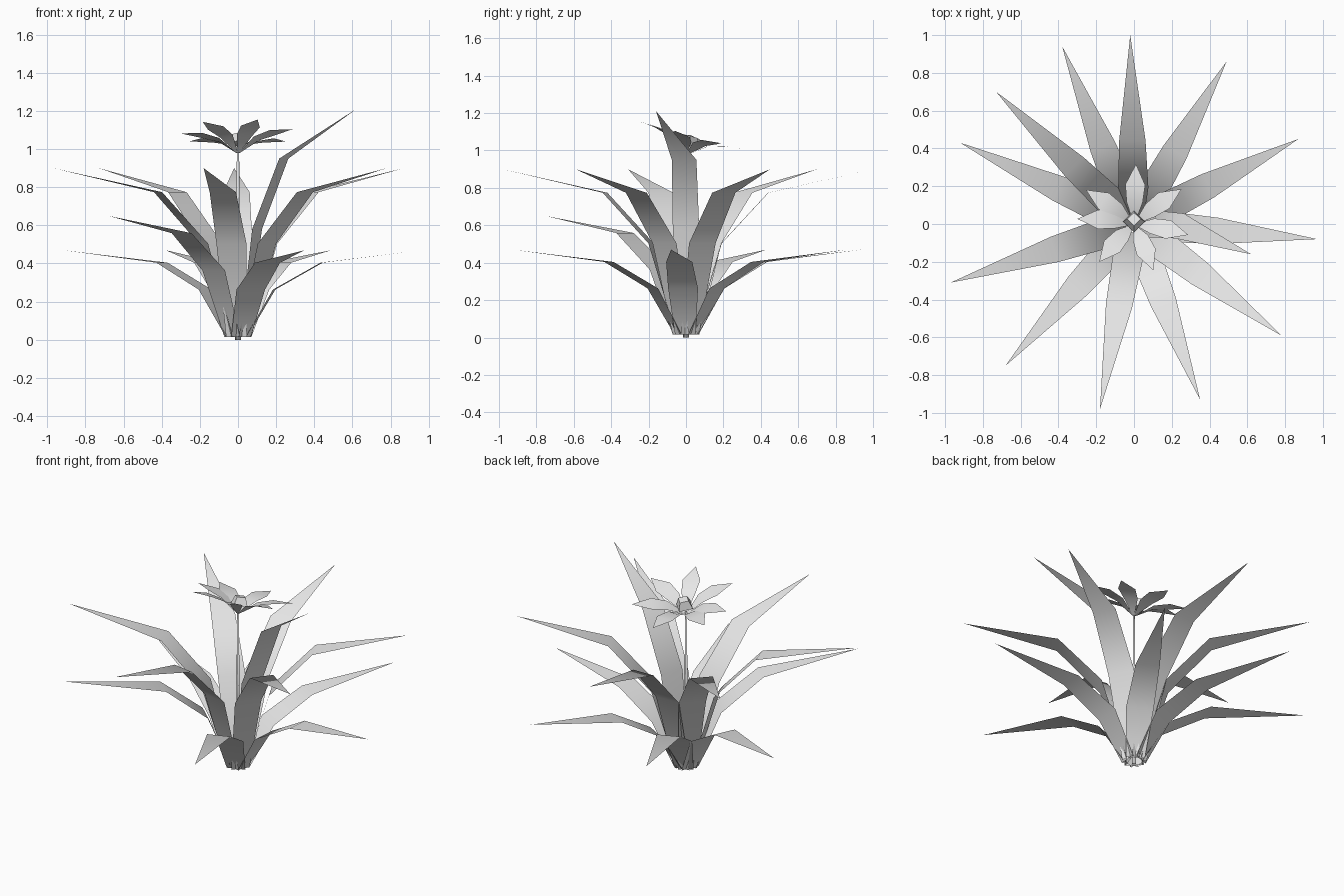
import bpy, bmesh
from math import cos, sin, atan2, hypot, radians
from mathutils import Vector, Matrix

cube = bpy.data.objects.get("Cube")
if cube:
    bpy.data.objects.remove(cube)

grey = bpy.data.materials.new("plain_grey")
grey.use_nodes = True
grey.diffuse_color = (0.8, 0.8, 0.8, 1)
grey.node_tree.nodes["Principled BSDF"].inputs["Base Color"].default_value = (0.8, 0.8, 0.8, 1)


def finish(name, bm, smooth):
    mesh = bpy.data.meshes.new(name)
    bm.to_mesh(mesh)
    bm.free()
    mesh.materials.append(grey)
    for p in mesh.polygons:
        p.use_smooth = smooth
    obj = bpy.data.objects.new(name, mesh)
    bpy.context.collection.objects.link(obj)


def blade(bm, centres, widths, angle):
    """Flat strip along the centres, ending in a single point."""
    side = Vector((-sin(angle), cos(angle), 0))
    rows = [[bm.verts.new(c - side * w / 2), bm.verts.new(c + side * w / 2)]
            for c, w in zip(centres, widths)]
    for a, b in zip(rows, rows[1:]):
        bm.faces.new((a[0], b[0], b[1], a[1]))
    tip = bm.verts.new(centres[-1])
    bm.faces.new((rows[-1][0], tip, rows[-1][1]))


# Arching leaves: tip x, tip y, tip height
leaves = [(-0.02, 1.0, 0.9), (0.49, 0.86, 0.47), (0.87, 0.45, 0.9),
          (0.97, -0.08, 0.47), (0.78, -0.59, 0.9), (0.35, -0.93, 0.47),
          (-0.18, -0.98, 0.9), (-0.68, -0.75, 0.65), (-0.97, -0.31, 0.9),
          (-0.92, 0.43, 0.47), (-0.73, 0.70, 0.9), (-0.38, 0.94, 0.47)]
for i, (x, y, z) in enumerate(leaves):
    a, r = atan2(y, x), hypot(x, y)
    steps = [(0.045, 0.015), (0.19, 0.56 * z), (0.44, 0.86 * z), (r, z)]
    bm = bmesh.new()
    blade(bm, [Vector((cos(a) * d, sin(a) * d, h)) for d, h in steps],
          (0.11, 0.16, 0.14), a)
    finish(f"leaf_{i + 1}", bm, True)

# Tall upright leaf
bm = bmesh.new()
blade(bm, [Vector(p) for p in ((0.03, 0, 0.015), (0.1, 0, 0.58), (0.24, -0.01, 0.95),
                               (0.62, -0.16, 1.21))], (0.11, 0.15, 0.14), radians(-20))
finish("tall_leaf", bm, True)

# Flower stem
bm = bmesh.new()
bmesh.ops.create_cone(bm, cap_ends=True, segments=4, radius1=0.016, radius2=0.006,
                      depth=0.99, matrix=Matrix.Translation((0, 0, 0.495)))
finish("stem", bm, True)

# Tilted flower: petals around a faceted centre
tilt = Matrix.Translation((0, 0, 0.98)) @ Matrix.Rotation(radians(-15), 4, 'X')
bm = bmesh.new()
for deg in (88, 33, -17, -70, -128, 180, 148):
    a = radians(deg)
    profile = [(0.008, 0), (0.1, 0.07), (0.19, 0.095), (0.3, 0.105)]
    blade(bm, [Vector((cos(a) * d, sin(a) * d, h)) for d, h in profile],
          (0.01, 0.085, 0.105), a)
bm.transform(tilt)
finish("petals", bm, True)

bm = bmesh.new()
bmesh.ops.create_cone(bm, cap_ends=True, segments=4, radius1=0.058, radius2=0.036,
                      depth=0.05, matrix=Matrix.Translation((0, 0, 0.075)))
bm.transform(tilt)
finish("flower_centre", bm, False)
